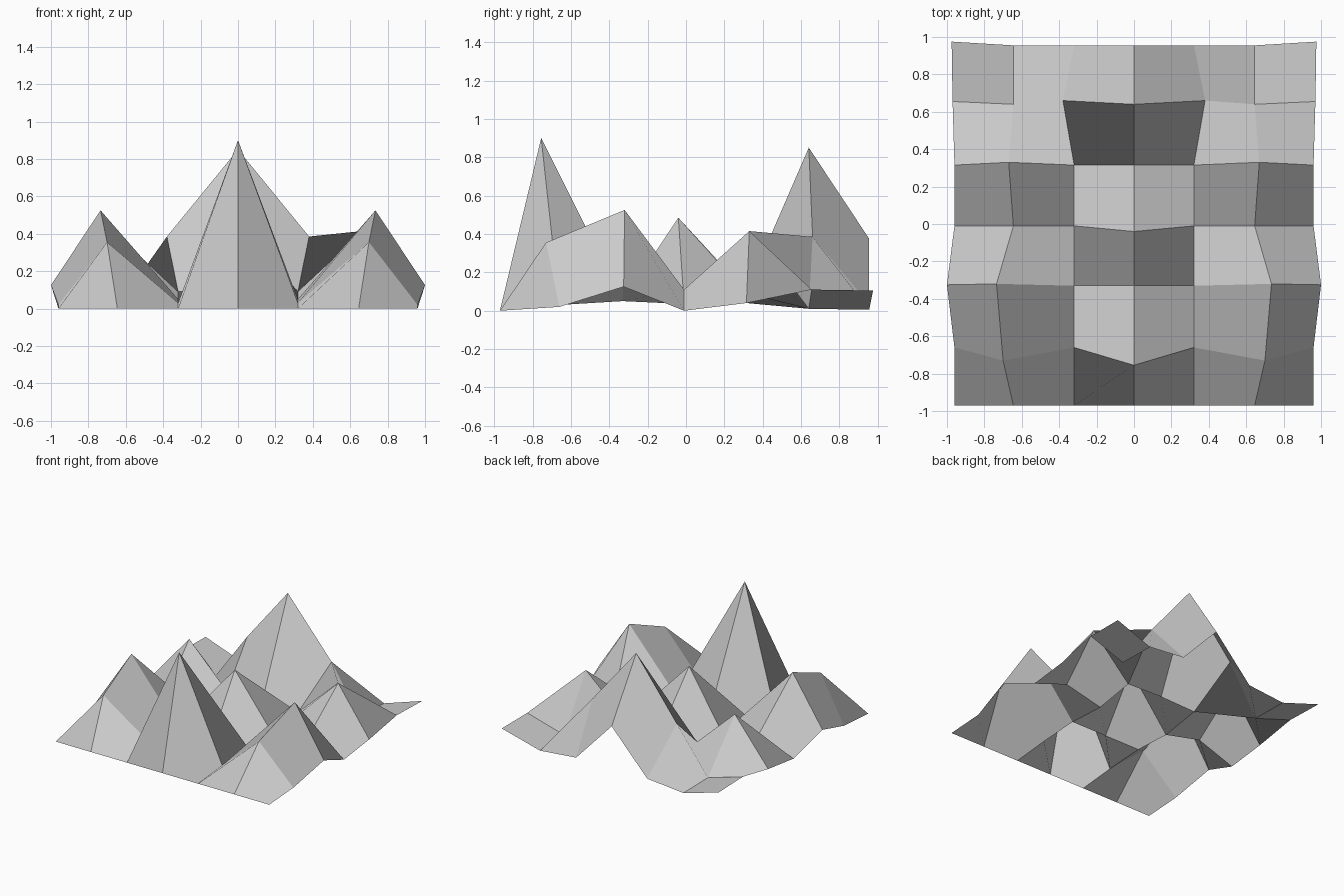
import bpy
import bmesh

# Remove the default cube only
default_cube = bpy.data.objects.get("Cube")
if default_cube:
    bpy.data.objects.remove(default_cube, do_unlink=True)


def make_material(name, colour):
    material = bpy.data.materials.new(name)
    material.use_nodes = True
    material.diffuse_color = colour
    shader = next(node for node in material.node_tree.nodes
                  if node.type == "BSDF_PRINCIPLED")
    shader.inputs["Base Color"].default_value = colour
    return material


# Regular ground grid: columns run from the centre outwards, rows front to back
COLUMN_X = [0, .32, .645, .96]
ROW_Y = [-.97, -.66, -.33, -.01, .315, .64, .955]

# Height of each grid point, one line per row
HEIGHTS = [
    [0, 0, 0, 0],
    [.9, .03, .355, .02],
    [.05, .05, .525, .125],
    [.485, .035, .11, 0],
    [.1, .09, .415, .04],
    [.85, .385, .01, .11],
    [.375, .035, .005, .105],
]

# Summits and rim points pushed sideways off the grid: (column, row) -> (dx, dy)
SHIFTS = {
    (0, 1): (0, -.095),
    (2, 1): (.055, -.07),
    (2, 2): (.09, .01),
    (3, 2): (.04, .005),
    (0, 3): (0, -.03),
    (2, 4): (.025, .015),
    (1, 5): (.06, .02),
    (3, 5): (.01, .015),
    (3, 6): (.015, .02),
}


def terrain_point(column, row):
    """Position of a grid point; negative columns mirror the positive ones."""
    side = -1 if column < 0 else 1
    column = abs(column)
    dx, dy = SHIFTS.get((column, row), (0, 0))
    return (side * (COLUMN_X[column] + dx), ROW_Y[row] + dy, HEIGHTS[row][column])


def build_terrain(name, material):
    bm = bmesh.new()
    reach = len(COLUMN_X) - 1
    grid = [[bm.verts.new(terrain_point(column, row))
             for column in range(-reach, reach + 1)]
            for row in range(len(ROW_Y))]
    # One flat-shaded quad for each grid cell
    for near, far in zip(grid, grid[1:]):
        for i in range(len(near) - 1):
            bm.faces.new((near[i], near[i + 1], far[i + 1], far[i]))
    mesh = bpy.data.meshes.new(name)
    bm.to_mesh(mesh)
    bm.free()
    mesh.materials.append(material)
    terrain = bpy.data.objects.new(name, mesh)
    bpy.context.collection.objects.link(terrain)
    return terrain


# Faceted mountain range, an open sheet of rock
rock_grey = make_material("rock grey", (.6, .6, .6, 1))
build_terrain("mountain_terrain", rock_grey)
